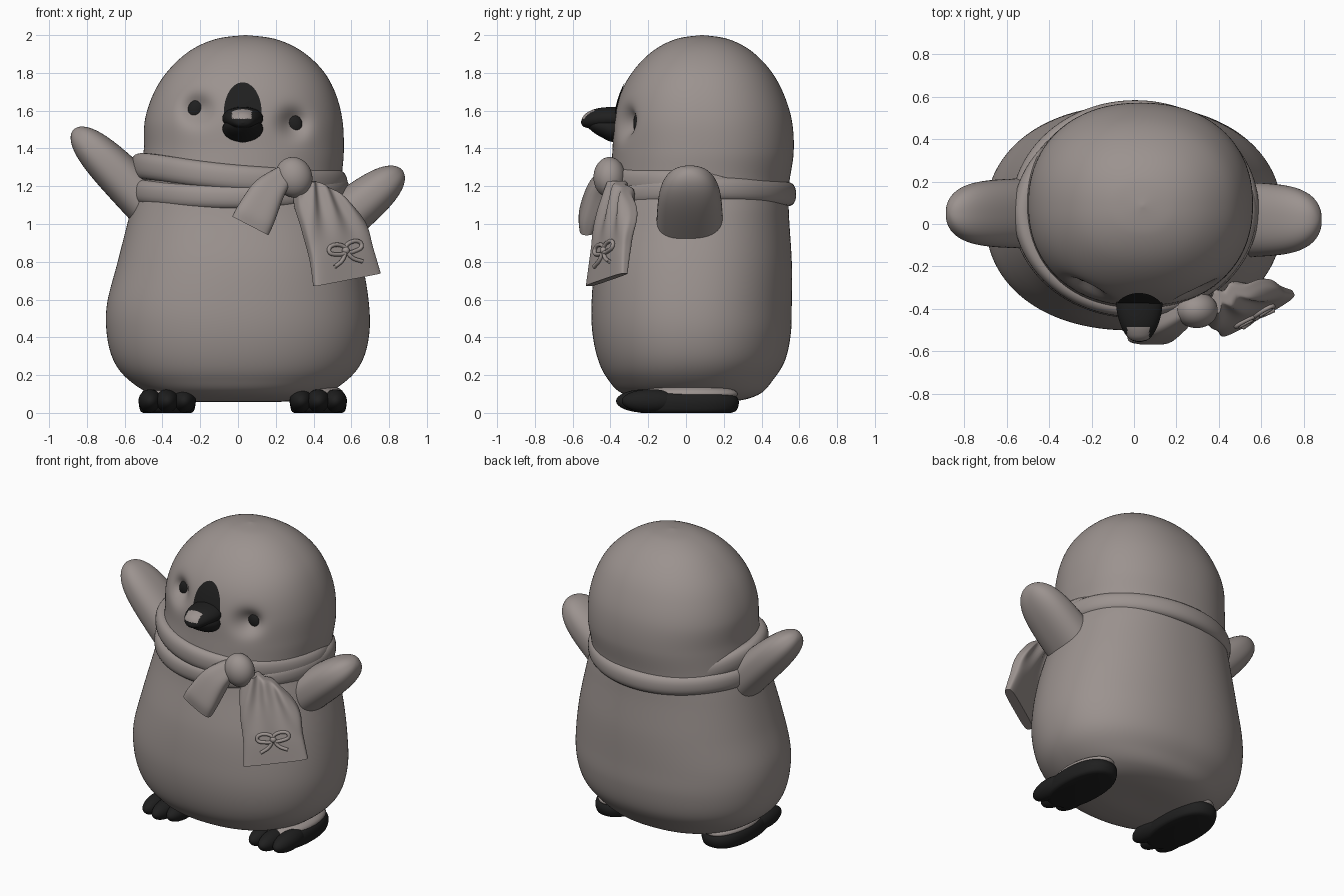
import bpy, bmesh
from math import sin, cos, pi, exp
from mathutils import Vector as V
from mathutils.bvhtree import BVHTree

if "Cube" in bpy.data.objects:
    bpy.data.objects.remove(bpy.data.objects["Cube"], do_unlink=True)


def material(name, rgb):
    m = bpy.data.materials.new(name)
    m.use_nodes = True
    m.diffuse_color = (*rgb, 1)
    bsdf = next(n for n in m.node_tree.nodes if n.type == 'BSDF_PRINCIPLED')
    bsdf.inputs["Base Color"].default_value = (*rgb, 1)
    bsdf.inputs["Roughness"].default_value = 0.7
    return m


GREY = material("warm grey", (0.33, 0.29, 0.275))
BLACK = material("soft black", (0.014, 0.014, 0.014))


def finish(name, bm, *mats):
    bmesh.ops.recalc_face_normals(bm, faces=bm.faces)
    mesh = bpy.data.meshes.new(name)
    bm.to_mesh(mesh)
    bm.free()
    ob = bpy.data.objects.new(name, mesh)
    bpy.context.collection.objects.link(ob)
    for m in mats:
        mesh.materials.append(m)
    bpy.ops.object.select_all(action='DESELECT')
    ob.select_set(True)
    bpy.context.view_layer.objects.active = ob
    bpy.ops.object.shade_smooth_by_angle(angle=0.8)
    return ob


def smooth(a, b, c, d, t):
    return b + (c - a) * (t / 2) + (a * 2 - b * 5 + c * 4 - d) * (t * t / 2) \
        + (b * 3 - a - c * 3 + d) * (t ** 3 / 2)


def loft(name, mats, sections, power=2, steps=1, seg=48, closed=False):
    """Skin superellipse rings given as (centre, axis u, axis v)."""
    secs = [tuple(V(p) for p in s) for s in sections]
    n, rings = len(secs), []
    for i in range(n - 1 if steps > 1 else n):
        four = [secs[min(max(i + k, 0), n - 1)] for k in (-1, 0, 1, 2)]
        for j in range(steps):
            rings.append([smooth(*(s[k] for s in four), j / steps) for k in range(3)])
    if steps > 1:
        rings.append(secs[-1])
    bm, loops = bmesh.new(), []
    for c, u, v in rings:
        loop = []
        for k in range(seg):
            a, b = cos(2 * pi * k / seg), sin(2 * pi * k / seg)
            r = (abs(a) ** power + abs(b) ** power) ** (-1 / power)
            loop.append(bm.verts.new(c + u * (a * r) + v * (b * r)))
        loops.append(loop)
    pairs = list(zip(loops, loops[1:]))
    if closed:
        pairs.append((loops[-1], loops[0]))
    else:
        bm.faces.new(loops[0])
        bm.faces.new(loops[-1])
    for p, q in pairs:
        for k in range(seg):
            m = (k + 1) % seg
            bm.faces.new((p[k], p[m], q[m], q[k]))
    return finish(name, bm, *mats)


def blob(name, loc, radii, mat, tilt=0):
    bm = bmesh.new()
    bmesh.ops.create_uvsphere(bm, u_segments=40, v_segments=24, radius=1)
    for v in bm.verts:
        v.co = V(v.co[i] * radii[i] for i in range(3))
    ob = finish(name, bm, mat)
    ob.location = loc
    ob.rotation_euler.y = tilt


# Body and head in one skin: height, centre x, centre y, half width, half depth
profile = [
    (.06, 0, .06, .01, .01), (.062, 0, .06, .3, .2), (.1, 0, .03, .46, .36),
    (.18, 0, .025, .585, .44), (.28, 0, .03, .66, .495), (.42, 0, .03, .695, .525),
    (.58, 0, .03, .693, .53), (.8, .01, .04, .647, .52), (1.05, .01, .06, .583, .485),
    (1.2, .01, .07, .54, .475), (1.38, .03, .09, .53, .48), (1.55, .03, .09, .523, .47),
    (1.7, .035, .085, .478, .427), (1.82, .04, .085, .403, .357), (1.92, .04, .085, .29, .255),
    (1.98, .04, .085, .155, .135), (2, .04, .085, .005, .005)]
body = loft("body", [GREY], [((x, y, z), (w, 0, 0), (0, d, 0)) for z, x, y, w, d in profile],
            power=2.2, steps=10, seg=160)

# Eye sockets pressed into the face
eyes = {"right_eye": (-.22, 1.608, .4), "left_eye": (.295, 1.533, -.4)}
for v in body.data.vertices:
    if v.co.y < 0:
        for x, z, _ in eyes.values():
            v.co.y += .075 * exp(-((v.co.x - x) ** 2 + (v.co.z - z) ** 2) / .005)
tree = BVHTree.FromPolygons([v.co for v in body.data.vertices],
                            [p.vertices[:] for p in body.data.polygons])


def face_y(x, z):
    return tree.ray_cast(V((x, -2, z)), V((0, 1, 0)))[0].y


for name, (x, z, tilt) in eyes.items():
    blob(name, (x, face_y(x, z) + .008, z), (.046, .03, .06), BLACK, tilt=tilt)

# Dark forehead plate hugging the face
plate = loft("forehead_patch", [BLACK],
             [((.025, -1, 1.59), (.1 * r, 0, 0), (0, 0, .16 * r))
              for r in (1, .85, .7, .55, .4, .25, .1, .01)])
for v in plate.data.vertices:
    v.co.y = face_y(v.co.x, v.co.z) - .006


# Tapered beak halves with a pale spot on the tip
def beak(name, sections):
    return loft(name, [BLACK, GREY],
                [((.025, y, z), (w, 0, 0), (0, 0, h)) for y, z, w, h in sections], steps=8)


upper = beak("upper_beak", [(-.28, 1.56, .1, .06), (-.39, 1.56, .108, .06),
                            (-.47, 1.557, .09, .055), (-.52, 1.55, .065, .042),
                            (-.545, 1.543, .04, .026), (-.556, 1.537, .004, .003)])
for p in upper.data.polygons:
    c = p.center
    if c.y < -.485 and c.z > 1.557 and abs(c.x - .02) < .052:
        p.material_index = 1
beak("lower_beak", [(-.28, 1.505, .1, .07), (-.39, 1.505, .107, .07), (-.44, 1.515, .097, .06),
                    (-.49, 1.525, .07, .04), (-.53, 1.533, .02, .012)])


# Wings
def wing(name, root, tip, y, thick, wide):
    d = V((tip[0] - root[0], 0, tip[1] - root[1]))
    side = V((-d.z, 0, d.x)).normalized()
    secs = []
    for i in range(25):
        t = sin(pi / 2 * i / 24)
        f = max(1 - t ** 6, .0005) ** .5
        secs.append((V((root[0], y, root[1])) + d * t, side * (thick * f * (1 - .2 * t)),
                     (0, wide * f * (1 - .1 * t), 0)))
    loft(name, [GREY], secs, power=2.4)


wing("right_wing", (-.38, 1.01), (-.87, 1.5), .05, .132, .17)
wing("left_wing", (.37, .88), (.87, 1.285), .02, .138, .182)


# Scarf wraps
def wrap(name, height, rx, ry, half, tuck):
    secs = []
    for i in range(96):
        a = 2 * pi * i / 96
        k = 1 - tuck * max(sin(a), 0)
        secs.append(((.005 + rx * k * cos(a), .07 + ry * k * sin(a), height(a)),
                     (.048 * cos(a), .048 * sin(a), 0), (0, 0, half)))
    loft(name, [GREY], secs, power=2.4, seg=24, closed=True)


wrap("scarf_upper_wrap",
     lambda a: 1.2275 - .045 * cos(a) - .0425 * sin(a) + .0275 * cos(2 * a),
     .527, .46, .07, .08)
wrap("scarf_lower_wrap",
     lambda a: 1.165 + .005 * cos(a) + .0075 * sin(a) + .015 * cos(2 * a),
     .535, .465, .064, 0)

# Scarf knot and hanging ends
blob("scarf_knot", (.295, -.405, 1.247), (.098, .085, .108), GREY, tilt=-.3)
across = V((.89, 0, -.46))
loft("scarf_short_end", [GREY],
     [(c, across * w, (0, t, 0)) for c, w, t in (
         ((.26, -.41, 1.28), .05, .04), ((.17, -.46, 1.19), .085, .06),
         ((.1, -.51, 1.06), .105, .055), ((.065, -.525, .99), .108, .04))],
     power=3.5, steps=6)
across, out = V((.87, .49, .17)), V((.49, -.87, 0))
long_end = loft("scarf_long_end", [GREY],
                [(c, across * w, out * t) for c, w, t in (
                    ((.36, -.38, 1.22), .05, .04), ((.42, -.365, 1.14), .125, .052),
                    ((.5, -.375, 1), .18, .05), ((.545, -.4, .85), .185, .042),
                    ((.577, -.42, .705), .2, .03))],
                power=4, steps=8, seg=96)
across.normalize()

# Soft folds fanning down from the knot
for v in long_end.data.vertices:
    fade = min(max((v.co.z - .88) / .2, 0), 1)
    s = (v.co - V((.5, -.38, 1))).dot(across) / (.08 + .5 * (1.25 - v.co.z))
    v.co += out * (.013 * fade * cos(9 * s))

# Raised bow ornament on the long end
centre = V((.55, -.4, .86)) + out * .043
up = V((-.2, .12, .97))


def cord(name, points, cyclic):
    cu = bpy.data.curves.new(name, 'CURVE')
    cu.dimensions, cu.bevel_depth, cu.bevel_resolution = '3D', .011, 3
    sp = cu.splines.new('BEZIER')
    sp.bezier_points.add(len(points) - 1)
    sp.use_cyclic_u = cyclic
    for bp, (a, b) in zip(sp.bezier_points, points):
        bp.co = centre + across * a + up * b
        bp.handle_left_type = bp.handle_right_type = 'AUTO'
    cu.materials.append(GREY)
    bpy.context.collection.objects.link(bpy.data.objects.new(name, cu))


for side, s in (("left", 1), ("right", -1)):
    cord("bow_loop_" + side, [(0, 0), (.05 * s, .04), (.1 * s, .015), (.055 * s, -.012)], True)
    cord("bow_tail_" + side, [(0, 0), (.03 * s, -.045), (.085 * s, -.075)], False)
blob("bow_knot", centre, (.02, .018, .02), GREY)

# Feet with three toes and a grey instep
for side, x in (("left", .425), ("right", -.375)):
    loft(side + "_foot", [BLACK],
         [((x, 0, z), (.15 * r, 0, 0), (0, .28 * r, 0)) for z, r in (
             (0, .85), (.012, .95), (.05, 1), (.08, .97), (.1, .88), (.11, .7))],
         power=2.3, steps=3)
    for i in (-1, 0, 1):
        blob(f"{side}_toe_{i + 2}", (x + .09 * i, -.215 + .03 * abs(i), .063),
             (.062, .155, .062), BLACK)
    blob(side + "_instep", (x, .02, .1), (.135, .255, .052), GREY)
